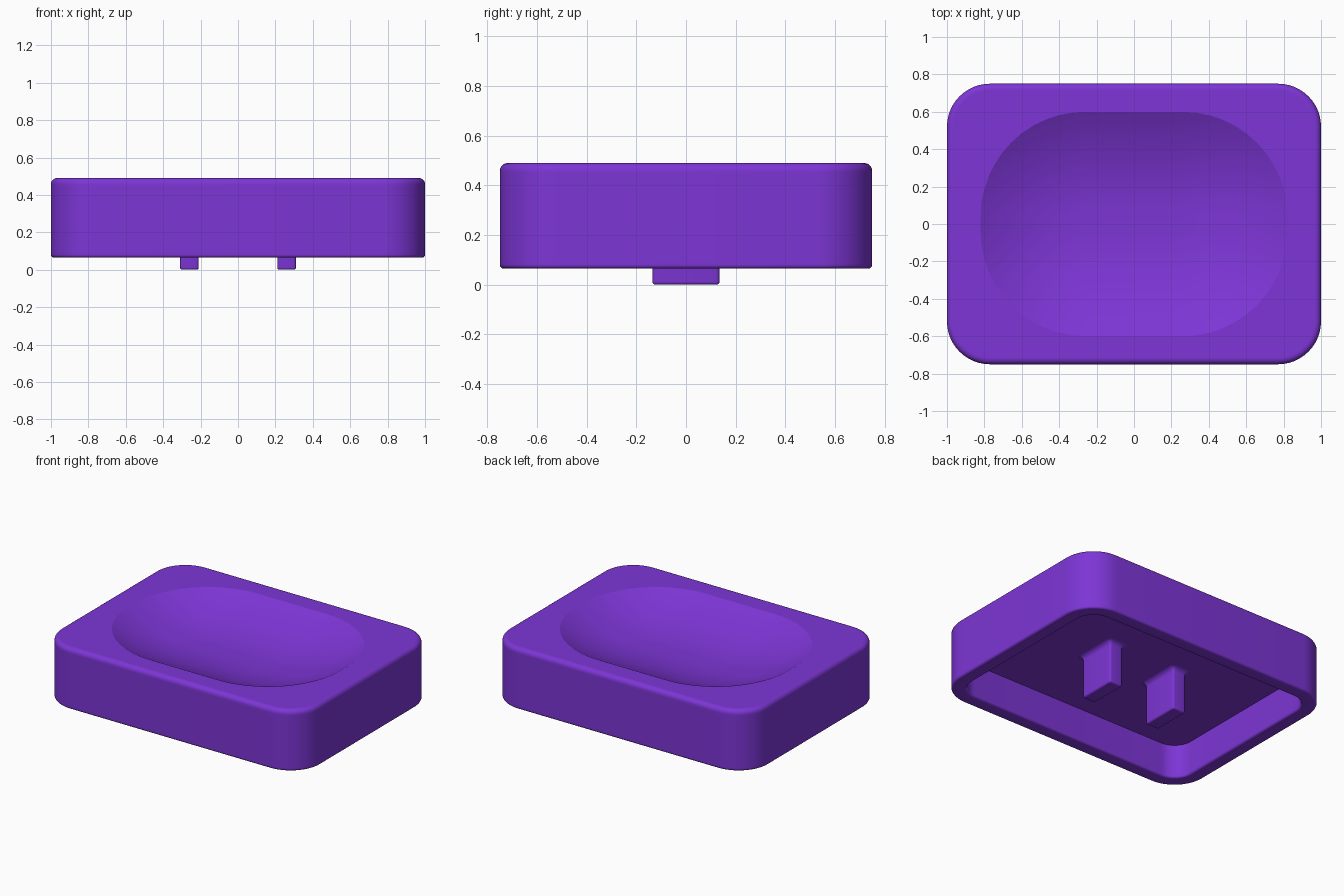
import bpy, bmesh, math

if "Cube" in bpy.data.objects:
    bpy.data.objects.remove(bpy.data.objects["Cube"])

purple = bpy.data.materials.new("purple plastic")
purple.diffuse_color = (0.205, 0.036, 0.67, 1)
purple.use_nodes = True
purple.node_tree.nodes["Principled BSDF"].inputs["Base Color"].default_value = purple.diffuse_color


def ring(hx, hy, r, z, cx=0.0, seg=12):
    """Rounded rectangle outline with half sizes hx, hy and corner radius r."""
    pts = []
    for k, (sx, sy) in enumerate([(1, 1), (-1, 1), (-1, -1), (1, -1)]):
        for i in range(seg + 1):
            a = math.pi / 2 * (k + i / seg)
            pts.append((cx + sx * (hx - r) + r * math.cos(a),
                        sy * (hy - r) + r * math.sin(a), z))
    return pts


def loft(name, rings):
    """Skin a list of equal-length rings and close the ends."""
    bm = bmesh.new()
    loops = [[bm.verts.new(p) for p in pts] for pts in rings]
    n = len(loops[0])
    for a, b in zip(loops, loops[1:]):
        for i in range(n):
            j = (i + 1) % n
            bm.faces.new((a[i], a[j], b[j], b[i]))
    bm.faces.new(loops[0][::-1])
    bm.faces.new(loops[-1])
    bmesh.ops.recalc_face_normals(bm, faces=bm.faces)
    mesh = bpy.data.meshes.new(name)
    bm.to_mesh(mesh)
    bm.free()
    mesh.materials.append(purple)
    ob = bpy.data.objects.new(name, mesh)
    bpy.context.collection.objects.link(ob)
    bpy.ops.object.select_all(action='DESELECT')
    ob.select_set(True)
    bpy.context.view_layer.objects.active = ob
    bpy.ops.object.shade_smooth_by_angle(angle=math.radians(20))
    return ob


W, D, R = 1.0, 0.75, 0.23          # outer half sizes and corner radius
BOTTOM, TOP, CEILING = 0.065, 0.49, 0.30
WALL = 0.1


def inset(d, z):
    return ring(W - d, D - d, R - d, z)


def arc(n=6):
    return [math.pi / 2 * i / n for i in range(n + 1)]


body = []
# hollow underside and softened rim
body.append(inset(WALL, CEILING))
b = 0.015
body.append(inset(WALL, BOTTOM + b + 0.01))
body += [inset(WALL - b + b * math.cos(a), BOTTOM + b - b * math.sin(a)) for a in arc()]
body += [inset(b - b * math.sin(a), BOTTOM + b - b * math.cos(a)) for a in arc()]
# outer wall and rounded top edge, with tight loops that keep the flats flat
b = 0.032
body.append(inset(0, BOTTOM + 0.025))
body.append(inset(0, TOP - b - 0.01))
body += [inset(b - b * math.cos(a), TOP - b + b * math.sin(a)) for a in arc()]
body.append(inset(b + 0.008, TOP))
# shallow basin: curved walls of equal slope all round, nearly flat in the middle
PX, PY, PR, DEPTH, STEPS = 0.82, 0.6, 0.56, 0.145, 20
body.append(ring(PX + 0.006, PY + 0.006, PR + 0.006, TOP))
for i in range(STEPS):
    t = i / STEPS
    d = PR * t
    body.append(ring(PX - d, PY - d, PR - d, TOP - DEPTH * (1 - (1 - t) ** 2)))
loft("dish_body", body)

# two feet under the basin, flared where they meet the underside
for side, label in ((-1, "left"), (1, "right")):
    hx, hy, r, b, f = 0.05, 0.135, 0.014, 0.012, 0.035

    def foot_ring(d, z):
        return ring(hx + d, hy + d, r + d, z, cx=side * 0.26, seg=5)

    foot = [foot_ring(-b + b * math.sin(a), b - b * math.cos(a)) for a in arc()]
    foot += [foot_ring(f - f * math.cos(a), CEILING - f + f * math.sin(a)) for a in arc()]
    loft(label + "_foot", foot)
